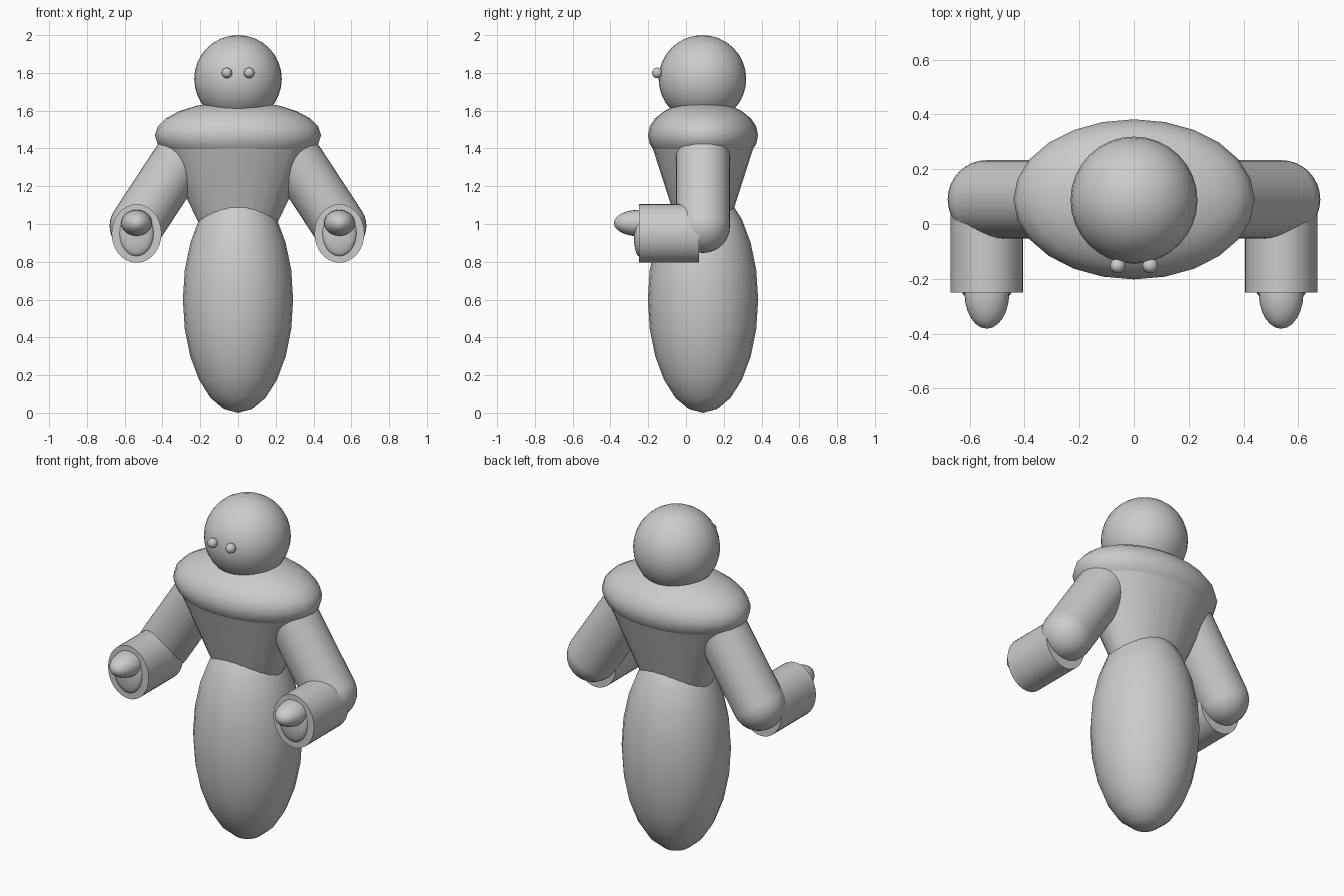
import bpy, math
from mathutils import Vector

if "Cube" in bpy.data.objects:
    bpy.data.objects.remove(bpy.data.objects["Cube"])

CY = 0.09  # body axis in y


def finish(name, angle=40):
    ob = bpy.context.object
    ob.name = name
    bpy.ops.object.transform_apply(location=False, rotation=True, scale=True)
    bpy.ops.object.shade_smooth_by_angle(angle=math.radians(angle))
    return ob


def ellipsoid(name, loc, semi, seg=24, rings=12, rot=(0, 0, 0)):
    bpy.ops.mesh.primitive_uv_sphere_add(segments=seg, ring_count=rings, radius=1,
                                         location=loc, rotation=rot)
    bpy.context.object.scale = semi
    return finish(name)


def tube(name, a, b, radii, seg=32, fill='NGON'):
    a, b = Vector(a), Vector(b)
    d = b - a
    bpy.ops.mesh.primitive_cylinder_add(vertices=seg, radius=1, depth=d.length,
                                        location=(a + b) / 2, end_fill_type=fill)
    ob = bpy.context.object
    ob.rotation_euler = d.to_track_quat('Z', 'Y').to_euler()
    ob.scale = (radii[0], radii[1], 1)
    return finish(name)


# Lower body, shoulders and head
ellipsoid("lower_body", (0, CY, 0.6), (0.292, 0.292, 0.6))
ellipsoid("shoulders", (0, CY, 1.47), (0.44, 0.292, 0.18))
ellipsoid("head", (0, CY - 0.003, 1.768), (0.232, 0.232, 0.232), 32, 16)

# Torso: tapered elliptical cone, wide end buried in the shoulders
bpy.ops.mesh.primitive_cone_add(vertices=24, radius1=0.105, radius2=0.29, depth=0.575,
                                location=(0, CY, 1.1875))
bpy.context.object.scale = (1.5, 1, 1)
finish("torso")

# Eyes and arms on both sides
for side, s in (("left", 1), ("right", -1)):
    ellipsoid(f"{side}_eye", (s * 0.059, -0.152, 1.8), (0.028,) * 3, 16, 8)

    elbow = Vector((s * 0.537, CY, 0.99))
    shoulder = Vector((s * 0.268, CY, 1.40))
    tube(f"{side}_upper_arm", elbow, shoulder, (0.143, 0.143), fill='NOTHING')
    ellipsoid(f"{side}_elbow", elbow, (0.143,) * 3, 32, 16)

    # Oval forearm with a slightly domed cuff filling and a hand
    tube(f"{side}_forearm", (s * 0.537, 0.07, 0.95), (s * 0.537, -0.25, 0.95), (0.132, 0.155))
    ellipsoid(f"{side}_cuff_filling", (s * 0.537, -0.25, 0.95), (0.09, 0.12, 0.027),
              rot=(math.pi / 2, 0, 0))
    ellipsoid(f"{side}_hand", (s * 0.537, -0.25, 1.005), (0.082, 0.07, 0.132),
              rot=(math.pi / 2, 0, 0))
